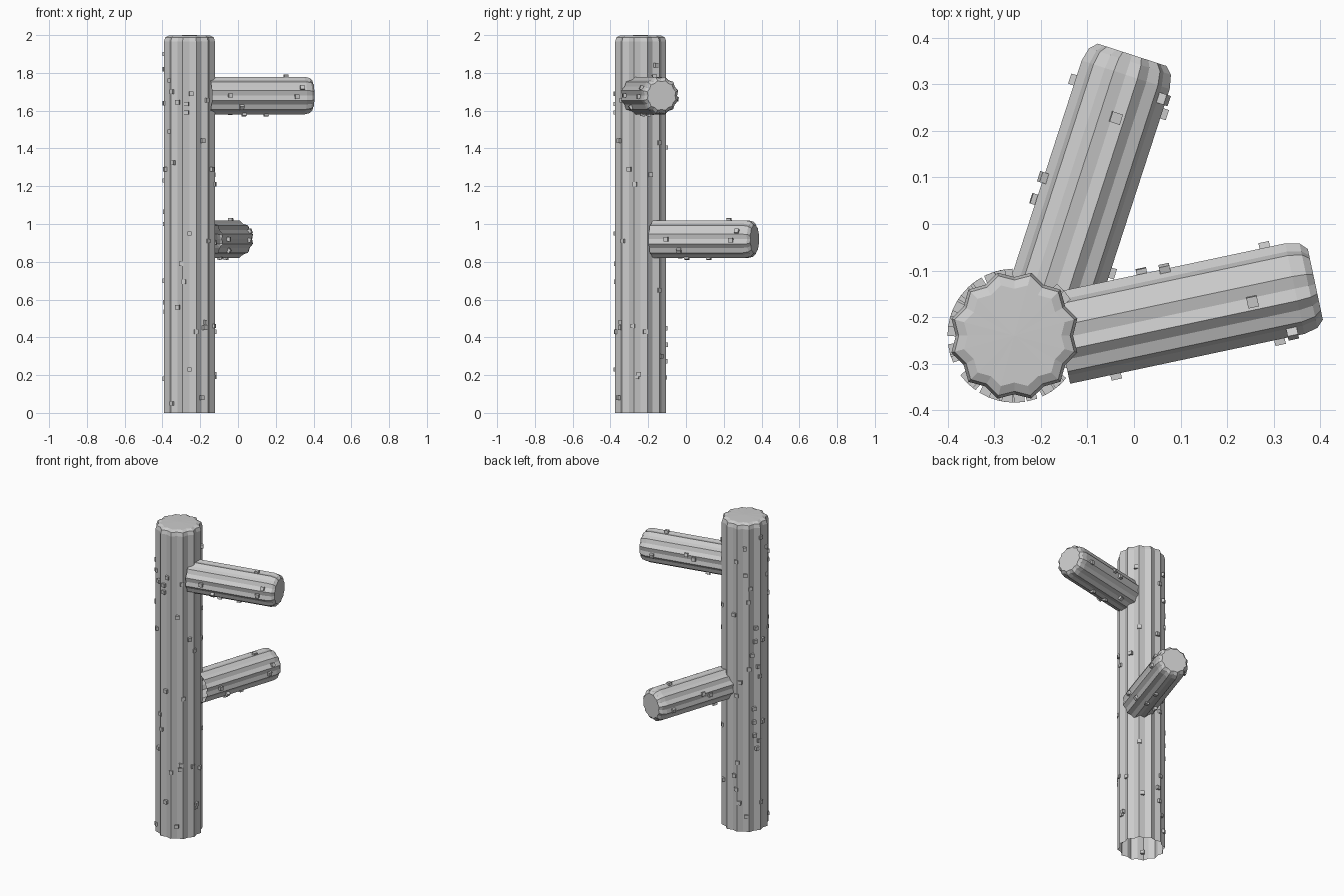
import bpy, bmesh, random
from math import sin, cos, asin, radians, pi
from mathutils import Matrix, Vector

if "Cube" in bpy.data.objects:
    bpy.data.objects.remove(bpy.data.objects["Cube"])

random.seed(4)
RIBS = 12


def fluted(name, ridge, valley, length, rings, spines, spine_r, matrix):
    """Ribbed column along local z, open at the base, rounded at the tip, with cube spines."""
    bm = bmesh.new()
    n = RIBS * 2
    loops = []
    for scale, z in rings:
        loop = []
        for i in range(n):
            a = pi * i / RIBS
            r = (ridge if i % 2 else valley) * scale
            loop.append(bm.verts.new((r * cos(a), r * sin(a), z)))
        loops.append(loop)
    for lo, hi in zip(loops, loops[1:]):
        for i in range(n):
            j = (i + 1) % n
            bm.faces.new((lo[i], lo[j], hi[j], hi[i]))
    tip = bm.verts.new((0, 0, length))
    for i in range(n):
        bm.faces.new((loops[-1][i], loops[-1][(i + 1) % n], tip))
    finish(name, bm, matrix)

    # spines turned to face outwards
    bm = bmesh.new()
    for a, z in spines:
        m = (Matrix.Translation((spine_r * cos(a), spine_r * sin(a), z))
             @ Matrix.Rotation(a, 4, 'Z'))
        bmesh.ops.create_cube(bm, size=0.023, matrix=m)
    finish(name + "_spines", bm, matrix)


def finish(name, bm, matrix):
    bm.transform(matrix)
    me = bpy.data.meshes.new(name)
    bm.to_mesh(me)
    bm.free()
    ob = bpy.data.objects.new(name, me)
    bpy.context.collection.objects.link(ob)


# trunk spines: offset from the axis as seen from the front and right, and height
front = [(-.09, .05), (.065, .08), (0, .23), (-.06, .56), (.035, .43), (.085, .48),
         (-.03, .695), (-.04, .79), (0, .95), (.095, .91), (.07, 1.44), (-.1, 1.49),
         (.01, 1.69), (-.015, 1.635), (-.06, 1.645), (-.09, 1.7), (-.015, 1.59),
         (.09, 1.655), (-.1, 1.76), (-.085, 1.325), (.08, .45)]
right = [(-.01, .205), (-.02, .19), (.105, .3), (.095, .65), (-.06, 1.29), (-.03, 1.21),
         (.05, 1.26), (.095, 1.43), (.08, 1.84), (.025, .43), (-.04, .46)]
left_z = [.18, .585, .7, 1.0, 1.065, 1.23, 1.29, 1.64, 1.82, 1.9]
spine_r = .132
spines = [(-pi / 2 + asin(o / spine_r), z) for o, z in front]
spines += [(asin(o / spine_r), z) for o, z in right]
spines += [(pi + random.uniform(-.4, .4), z) for z in left_z]
spines += [(random.uniform(.5, .9) * pi, .1 + i * .087) for i in range(21)]

# trunk
fluted("trunk", .14, .126, 2.0,
       [(1, 0), (1, 1.965), (.95, 1.988), (.8, 1.998)],
       spines, spine_r, Matrix.Translation((-.257, -.24, 0)))

# arms: the same ribbed piece laid flat and turned; 0 degrees faces its right, 90 is up
arm_spines = [(0, .10), (37, .165), (3, .46), (-24, .49), (120, .13), (77, .19),
              (80, .31), (-85, .42), (170, .47), (195, .25), (185, .20)]
arm_spines = [(radians(a), z) for a, z in arm_spines]
L = .56
for name, base, heading in (("upper_arm", (-.158, -.246, 1.68), 12),
                            ("lower_arm", (-.177, -.169, .92), 72)):
    h = radians(heading)
    d, up = Vector((cos(h), sin(h), 0)), Vector((0, 0, 1))
    side = d.cross(up)
    m = Matrix((side, up, d)).transposed()
    # keep the frame right-handed so faces point outwards
    if m.determinant() < 0:
        m = Matrix((side, up, d)).transposed() @ Matrix.Diagonal((1, -1, 1))
    fluted(name, .103, .094, L,
           [(1, 0), (1, L - .045), (.93, L - .015), (.78, L)],
           arm_spines, .1, Matrix.Translation(base) @ m.to_4x4())
